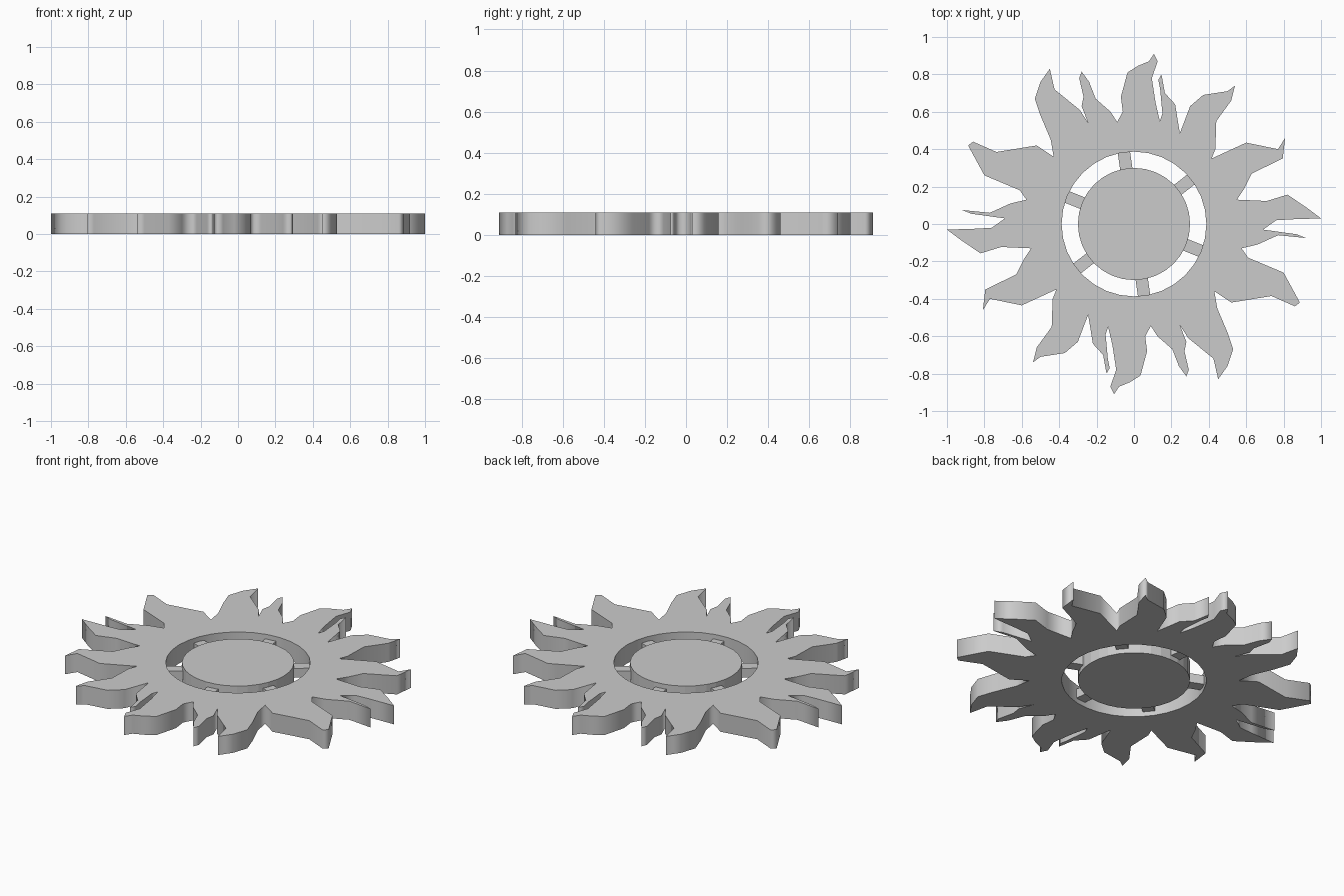
import bpy
from math import sin, cos, pi, radians

H = 0.11          # thickness
HOLE, DISC = 0.387, 0.30

# Half of the flame outline, repeated with a 180 degree turn
half = [
    (1.0, 0.03), (0.92, 0.09), (0.82, 0.157), (0.71, 0.123), (0.55, 0.13),
    (0.59, 0.19), (0.63, 0.27), (0.795, 0.35), (0.808, 0.46), (0.77, 0.40), (0.60, 0.435),
    (0.415, 0.35), (0.435, 0.40), (0.44, 0.55), (0.52, 0.66), (0.54, 0.74), (0.50, 0.71),
    (0.37, 0.69), (0.30, 0.63),
    (0.245, 0.485), (0.22, 0.64), (0.165, 0.70), (0.147, 0.80), (0.13, 0.77), (0.14, 0.72),
    (0.152, 0.59), (0.138, 0.55), (0.115, 0.65), (0.095, 0.78), (0.127, 0.87), (0.107, 0.91),
    (0.08, 0.87), (0.02, 0.845), (-0.035, 0.81), (-0.07, 0.68), (-0.06, 0.60),
    (-0.09, 0.545), (-0.125, 0.60), (-0.205, 0.67), (-0.24, 0.76), (-0.28, 0.815),
    (-0.293, 0.78), (-0.27, 0.68), (-0.28, 0.63),
    (-0.245, 0.54), (-0.29, 0.61), (-0.425, 0.72), (-0.45, 0.83), (-0.50, 0.76),
    (-0.53, 0.67), (-0.50, 0.58), (-0.445, 0.45),
    (-0.43, 0.36), (-0.52, 0.42), (-0.735, 0.385), (-0.86, 0.44), (-0.887, 0.42),
    (-0.80, 0.26), (-0.61, 0.18),
    (-0.575, 0.13), (-0.66, 0.11), (-0.77, 0.06), (-0.92, 0.075), (-0.87, 0.055),
    (-0.69, 0.03), (-0.76, -0.02), (-0.84, -0.025),
]
outline = half + [(-x, -y) for x, y in half]


def circle(r, n=32):
    return [(r * cos(2 * pi * i / n), r * sin(2 * pi * i / n)) for i in range(n)]


def plate(name, loops):
    cu = bpy.data.curves.new(name, 'CURVE')
    cu.dimensions = '2D'
    cu.fill_mode = 'BOTH'
    cu.extrude = H / 2
    for pts in loops:
        s = cu.splines.new('POLY')
        s.points.add(len(pts) - 1)
        for p, (x, y) in zip(s.points, pts):
            p.co = (x, y, 0, 1)
        s.use_cyclic_u = True
    ob = bpy.data.objects.new(name, cu)
    ob.location.z = H / 2
    bpy.context.collection.objects.link(ob)
    bpy.ops.object.select_all(action='DESELECT')
    ob.select_set(True)
    bpy.context.view_layer.objects.active = ob
    bpy.ops.object.convert(target='MESH')
    return ob


# Flame ring
plate("flame_ring", [outline, circle(HOLE)])

# Centre disc
bpy.ops.mesh.primitive_cylinder_add(vertices=32, radius=DISC, depth=H, location=(0, 0, H / 2))
bpy.context.object.name = "centre_disc"

# Six connecting spokes, recessed from both faces
for i in range(6):
    a = radians(38 + 60 * i)
    r = (DISC + HOLE) / 2
    bpy.ops.mesh.primitive_cube_add(size=1, location=(r * cos(a), r * sin(a), H / 2),
                                    rotation=(0, 0, a))
    ob = bpy.context.object
    ob.name = f"spoke_{i + 1}"
    ob.scale = (HOLE - DISC + 0.02, 0.066, 0.055)
